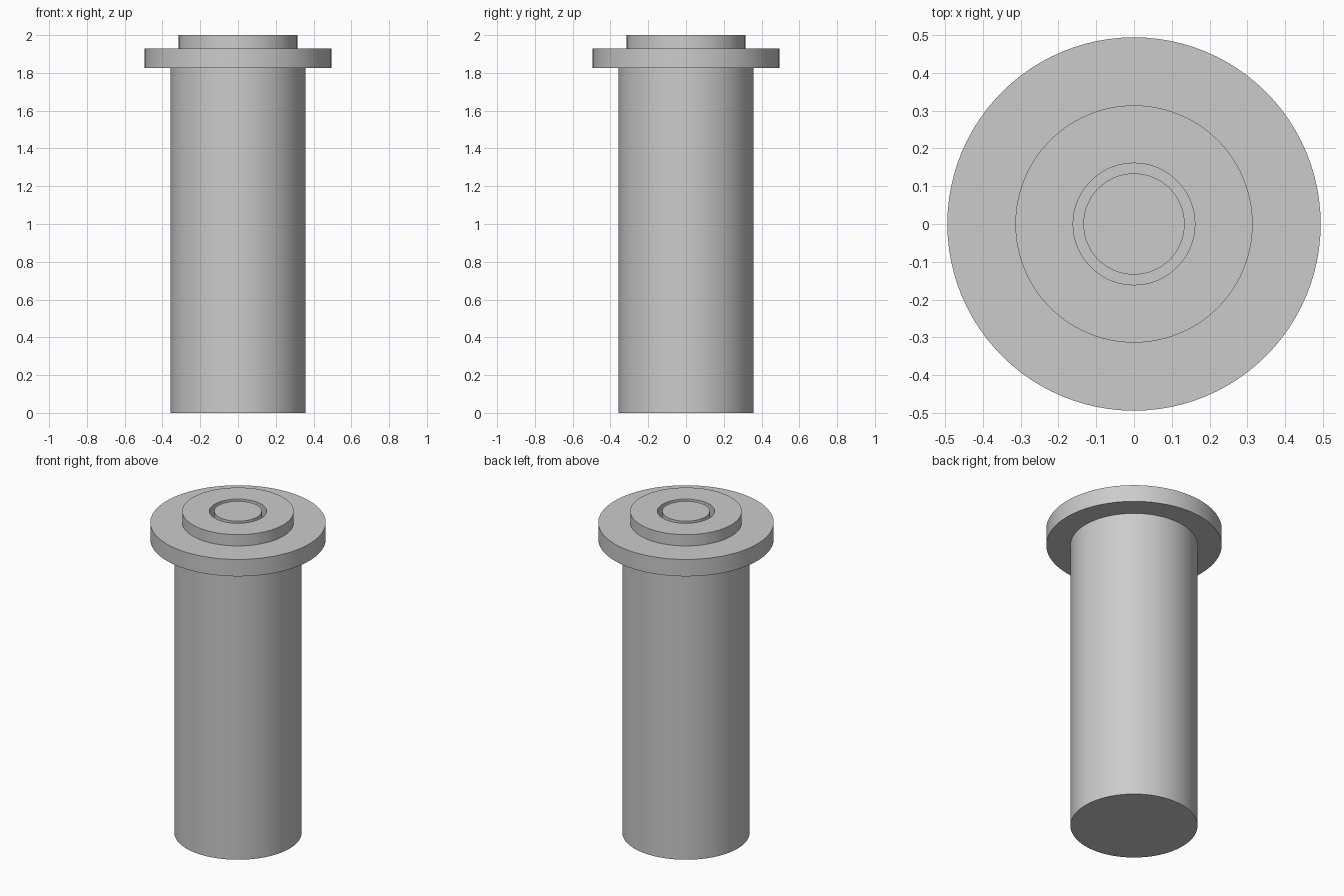
import bpy, math

cube = bpy.data.objects.get("Cube")
if cube:
    bpy.data.objects.remove(cube, do_unlink=True)

SEGMENTS = 96

grey = bpy.data.materials.new("plain grey")
grey.use_nodes = True
colour = (0.6, 0.6, 0.6, 1)
grey.diffuse_color = colour
grey.node_tree.nodes["Principled BSDF"].inputs["Base Color"].default_value = colour


def lathe(name, profile):
    """Spin a (radius, height) profile that starts and ends on the axis."""
    verts, rings, faces = [], [], []
    for r, z in profile:
        start = len(verts)
        count = SEGMENTS if r else 1
        for i in range(count):
            a = math.tau * i / SEGMENTS
            verts.append((r * math.cos(a), r * math.sin(a), z))
        rings.append(list(range(start, start + count)))
    for low, high in zip(rings, rings[1:]):
        if len(low) == 1:
            faces.append(high[::-1])
        elif len(high) == 1:
            faces.append(low)
        else:
            for i in range(SEGMENTS):
                j = (i + 1) % SEGMENTS
                faces.append((low[i], low[j], high[j], high[i]))
    mesh = bpy.data.meshes.new(name)
    mesh.from_pydata(verts, [], faces)
    mesh.materials.append(grey)
    obj = bpy.data.objects.new(name, mesh)
    bpy.context.collection.objects.link(obj)
    bpy.ops.object.select_all(action="DESELECT")
    obj.select_set(True)
    bpy.context.view_layer.objects.active = obj
    bpy.ops.object.shade_smooth_by_angle(angle=math.radians(30))
    return obj


# Shaft, flange, raised collar and the ring groove around the centre pin
SHAFT, FLANGE, COLLAR, GROOVE, PIN = 0.358, 0.494, 0.314, 0.161, 0.134
UNDER, OVER, TOP, FLOOR = 1.825, 1.93, 2.0, 1.93
lathe("flanged_pin", [
    (0, 0), (SHAFT, 0), (SHAFT, UNDER),
    (FLANGE, UNDER), (FLANGE, OVER),
    (COLLAR, OVER), (COLLAR, TOP),
    (GROOVE, TOP), (GROOVE, FLOOR),
    (PIN, FLOOR), (PIN, TOP), (0, TOP),
])
